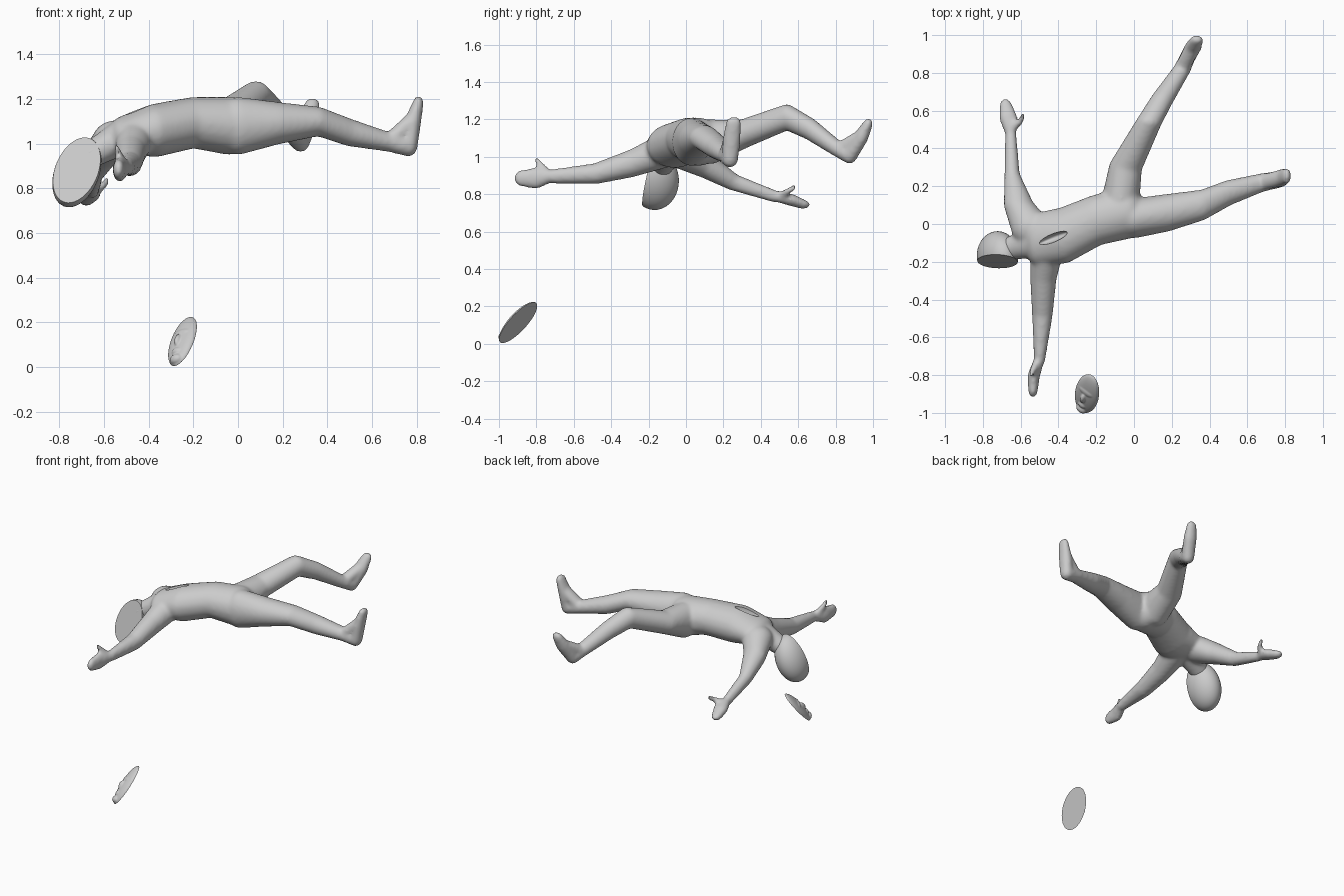
import bpy, bmesh, math
from mathutils import Vector, Matrix

if "Cube" in bpy.data.objects:
    bpy.data.objects.remove(bpy.data.objects["Cube"])

# evenly spread directions used to sample each ellipsoid
GOLDEN = math.pi * (3 - math.sqrt(5))
DIRS = []
for i in range(220):
    h = 1 - 2 * (i + .5) / 220
    s = math.sqrt(1 - h * h)
    DIRS.append((s * math.cos(GOLDEN * i), s * math.sin(GOLDEN * i), h))


def finish(bm, name):
    me = bpy.data.meshes.new(name)
    bm.to_mesh(me)
    bm.free()
    ob = bpy.data.objects.new(name, me)
    bpy.context.collection.objects.link(ob)
    return ob


def apply_all(ob):
    bpy.ops.object.select_all(action='DESELECT')
    ob.select_set(True)
    bpy.context.view_layer.objects.active = ob
    for mod in list(ob.modifiers):
        bpy.ops.object.modifier_apply(modifier=mod.name)


def shade(ob):
    apply_all(ob)
    bpy.ops.object.shade_smooth_by_angle(angle=math.radians(40))


def fuse(ob, voxel, iterations):
    """Melt overlapping shells into one soft skin."""
    rm = ob.modifiers.new("fuse", 'REMESH')
    rm.mode = 'VOXEL'
    rm.voxel_size = voxel
    sm = ob.modifiers.new("soften", 'SMOOTH')
    sm.factor = .5
    sm.iterations = iterations
    apply_all(ob)


def limb(bm, nodes):
    """Hull consecutive ellipsoids (x, y, z, rx, ry, rz) into one tapered chain."""
    for a, b in zip(nodes, nodes[1:]):
        pts = [bm.verts.new((x + rx * d[0], y + ry * d[1], z + rz * d[2]))
               for x, y, z, rx, ry, rz in (a, b) for d in DIRS]
        bmesh.ops.convex_hull(bm, input=pts)
        loose = [v for v in bm.verts if not v.link_faces]
        bmesh.ops.delete(bm, geom=loose, context='VERTS')


def frame(z_axis, y_axis, origin):
    """Matrix whose local z is z_axis and local y follows y_axis."""
    n = Vector(z_axis).normalized()
    y = Vector(y_axis)
    y = (y - n * y.dot(n)).normalized()
    x = y.cross(n)
    return Matrix.Translation(origin) @ Matrix((x, y, n)).transposed().to_4x4()


def slice_flat(bm, co, no):
    """Remove the side the normal points to and cap the cut."""
    geom = bm.verts[:] + bm.edges[:] + bm.faces[:]
    bmesh.ops.bisect_plane(bm, geom=geom, plane_co=co, plane_no=no, clear_outer=True)
    edges = [e for e in bm.edges if e.is_boundary]
    bmesh.ops.holes_fill(bm, edges=edges, sides=0)
    bmesh.ops.recalc_face_normals(bm, faces=bm.faces[:])


bm = bmesh.new()
# torso, arched backwards, and neck
limb(bm, [(-.51, -.08, 1.04, .07, .14, .085), (-.37, -.06, 1.06, .10, .15, .12),
          (-.20, .02, 1.095, .10, .135, .115), (-.04, .06, 1.08, .10, .14, .13)])
limb(bm, [(-.50, -.09, 1.04, .08, .09, .08), (-.66, -.13, .95, .06, .06, .06)])
# straight leg and foot
limb(bm, [(.00, .03, 1.08, .10, .105, .13), (.18, .06, 1.092, .05, .10, .095),
          (.36, .10, 1.10, .05, .082, .066), (.50, .165, 1.05, .05, .068, .062),
          (.68, .22, 1.007, .035, .05, .044), (.765, .235, .99, .04, .045, .048)])
limb(bm, [(.765, .235, .99, .04, .045, .048), (.785, .245, 1.10, .036, .048, .05),
          (.808, .255, 1.185, .024, .042, .03)])
limb(bm, [(.69, .222, 1.02, .035, .045, .04), (.775, .243, 1.10, .03, .043, .04)])
# bent leg and foot
limb(bm, [(-.07, .13, 1.08, .10, .10, .12), (-.045, .30, 1.12, .088, .07, .078),
          (.08, .54, 1.212, .068, .05, .07), (.15, .66, 1.15, .06, .05, .06),
          (.255, .82, 1.035, .047, .04, .042), (.28, .875, 1.005, .042, .04, .043)])
limb(bm, [(.28, .875, 1.005, .042, .04, .043), (.315, .94, 1.11, .046, .035, .05),
          (.332, .975, 1.178, .035, .026, .028)])
limb(bm, [(.255, .825, 1.04, .042, .04, .04), (.305, .925, 1.11, .04, .03, .03)])
# arm reaching to the back, hand and thumb
limb(bm, [(-.55, -.02, 1.02, .10, .10, .085), (-.61, .10, .96, .08, .05, .075),
          (-.645, .25, .865, .042, .05, .045), (-.652, .47, .79, .03, .03, .034)])
limb(bm, [(-.652, .48, .79, .028, .03, .03), (-.665, .56, .77, .05, .04, .032),
          (-.68, .625, .745, .034, .04, .024)])
limb(bm, [(-.645, .51, .79, .025, .025, .025), (-.60, .545, .815, .016, .018, .018),
          (-.588, .575, .836, .014, .015, .016)])
# arm reaching to the front, hand and thumb
limb(bm, [(-.46, -.12, 1.03, .09, .09, .09), (-.48, -.29, .965, .07, .05, .075),
          (-.485, -.48, .91, .055, .05, .056), (-.50, -.72, .895, .03, .03, .038)])
limb(bm, [(-.505, -.73, .895, .028, .03, .036), (-.53, -.80, .885, .032, .04, .058),
          (-.535, -.875, .885, .026, .045, .045)])
limb(bm, [(-.52, -.75, .92, .022, .025, .025), (-.54, -.785, .965, .016, .018, .016),
          (-.545, -.80, .988, .014, .015, .014)])
body = finish(bm, "body")
fuse(body, .011, 10)

# gash in the chest
bm = bmesh.new()
m = (Matrix.Translation((-.43, -.075, 1.165)) @ Matrix.Rotation(math.radians(22), 4, 'Z')
     @ Matrix.Rotation(math.radians(-17), 4, 'Y') @ Matrix.Diagonal((.085, .022, .05, 1)))
bmesh.ops.create_uvsphere(bm, u_segments=32, v_segments=16, radius=1, matrix=m)
cutter = finish(bm, "gash_cutter")
cutter.hide_render = True
bo = body.modifiers.new("gash", 'BOOLEAN')
bo.operation = 'DIFFERENCE'
bo.object = cutter
shade(body)
bpy.data.objects.remove(cutter)

# head, hanging back, with the face sliced off flat
bm = bmesh.new()
m = (Matrix.Translation((-.722, -.168, .872)) @ Matrix.Rotation(math.radians(21), 4, 'Y')
     @ Matrix.Diagonal((.10, .13, .163, 1)))
bmesh.ops.create_uvsphere(bm, u_segments=48, v_segments=24, radius=1, matrix=m)
slice_flat(bm, (-.73, -.20, .87), (-.15, -.95, .25))
shade(finish(bm, "head"))

# detached face slab: shallow dome with brow, nose and chin, flat behind
bm = bmesh.new()
for y, z, rx, ry, rz in ((0, 0, .073, .146, .032), (-.015, .027, .015, .034, .022),
                         (.03, .018, .048, .025, .018), (-.075, .018, .026, .02, .018),
                         (-.115, .01, .032, .025, .024)):
    m = Matrix.Translation((0, y, z)) @ Matrix.Diagonal((rx, ry, rz, 1))
    bmesh.ops.create_uvsphere(bm, u_segments=40, v_segments=20, radius=1, matrix=m)
slab = finish(bm, "face_slab")
fuse(slab, .004, 6)
bm = bmesh.new()
bm.from_mesh(slab.data)
slice_flat(bm, (0, 0, 0), (0, 0, -1))
bm.transform(frame((-.6, -.5, .6), (.2, .64, .74), (-.247, -.897, .113)))
bm.to_mesh(slab.data)
bm.free()
shade(slab)
